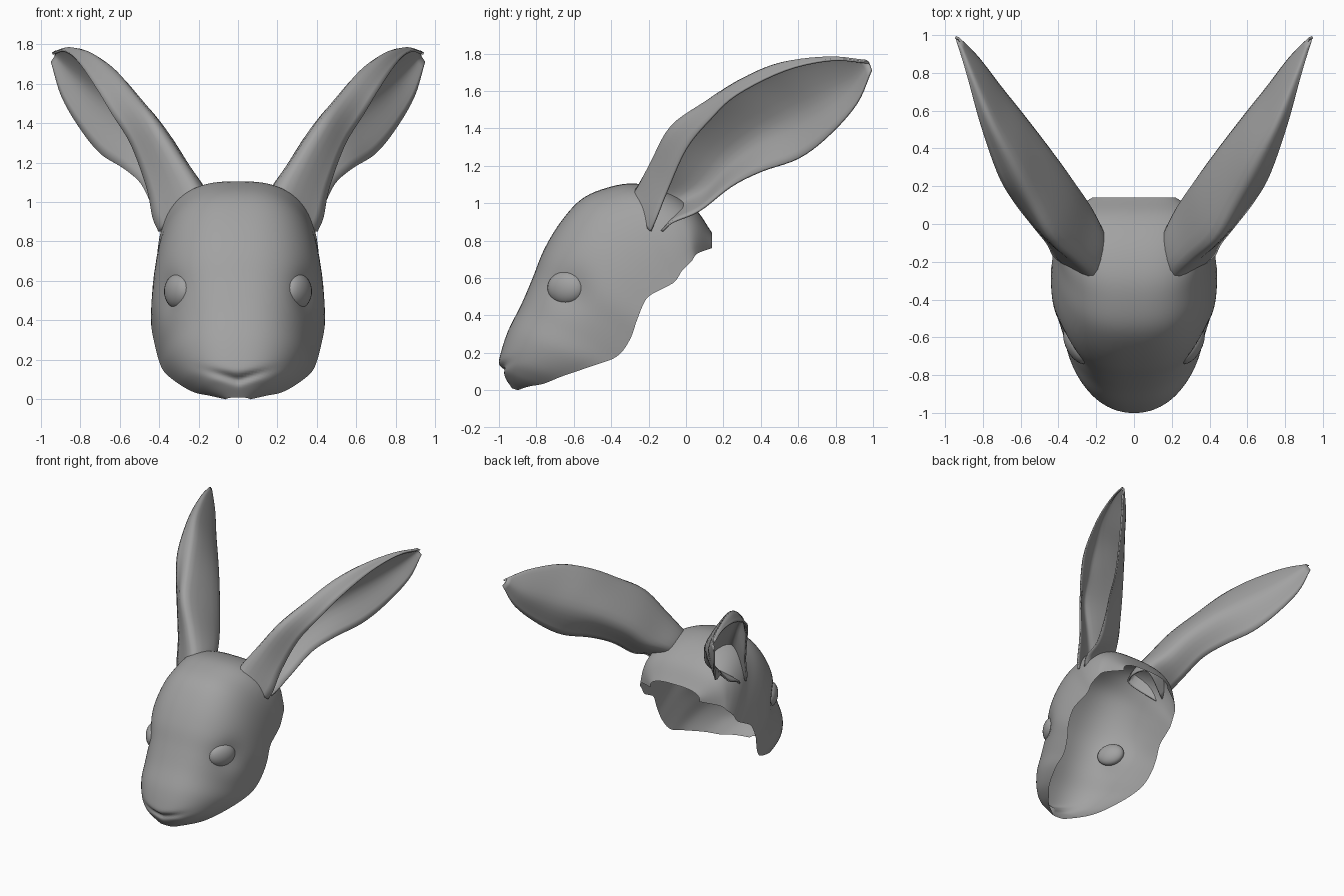
import bpy, bmesh, math
from mathutils import Vector, Matrix

cube = bpy.data.objects.get("Cube")
if cube:
    bpy.data.objects.remove(cube, do_unlink=True)

# One plain colour for everything
grey = bpy.data.materials.new("soft_grey")
grey.use_nodes = True
GREY = (0.36, 0.36, 0.36, 1)
grey.diffuse_color = GREY
grey.node_tree.nodes["Principled BSDF"].inputs["Base Color"].default_value = GREY


def spline(points, steps):
    """Smooth curve through vectors of any size, with steps per span."""
    points = [Vector(p) for p in points]
    ends = [points[0] * 2 - points[1]] + points + [points[-1] * 2 - points[-2]]
    curve = []
    for a, b, c, d in zip(ends, ends[1:], ends[2:], ends[3:]):
        for k in range(steps):
            t = k / steps
            curve.append((b * 2 + (c - a) * t + (a * 2 - b * 5 + c * 4 - d) * t ** 2
                          + (b * 3 - a - c * 3 + d) * t ** 3) / 2)
    return curve + [points[-1]]


def finish(bm, name, angle=50):
    """Turn a bmesh into a smooth shaded object."""
    bmesh.ops.recalc_face_normals(bm, faces=bm.faces)
    mesh = bpy.data.meshes.new(name)
    bm.to_mesh(mesh)
    bm.free()
    mesh.materials.append(grey)
    obj = bpy.data.objects.new(name, mesh)
    bpy.context.collection.objects.link(obj)
    bpy.ops.object.select_all(action='DESELECT')
    obj.select_set(True)
    bpy.context.view_layer.objects.active = obj
    bpy.ops.object.shade_smooth_by_angle(angle=math.radians(angle))
    return obj


def sheet(rows, name):
    """Skin a grid of points as an open surface."""
    bm = bmesh.new()
    grid = [[bm.verts.new(p) for p in row] for row in rows]
    for low, high in zip(grid, grid[1:]):
        for i in range(len(low) - 1):
            bm.faces.new((low[i], low[i + 1], high[i + 1], high[i]))
    return finish(bm, name)


def bump(value, centre, width):
    return math.exp(-((value - centre) / width) ** 2)


# Head: arches over the face from rim to rim, chin to nape
# Each row: centre line y, z, then rim y, z and half width
head_rows = [
    (-.93, .01, -.90, .00, .06),
    (-.97, .07, -.84, .02, .15),
    (-1.0, .13, -.76, .035, .22),
    (-.99, .20, -.66, .075, .295),
    (-.95, .32, -.50, .13, .365),
    (-.88, .46, -.37, .18, .395),
    (-.82, .60, -.30, .27, .42),
    (-.76, .75, -.26, .38, .44),
    (-.67, .90, -.21, .49, .435),
    (-.56, 1.02, -.13, .54, .425),
    (-.43, 1.08, -.06, .58, .415),
    (-.28, 1.105, -.02, .64, .41),
    (-.11, 1.07, .03, .69, .39),
    (.04, .98, .06, .73, .35),
    (.14, .84, .14, .76, .22),
]
ARCH = 48
head = []
profile = spline(head_rows, 5)
for n, (cy, cz, ry, rz, half) in enumerate(profile):
    row = []
    # Round muzzle growing into a boxier skull
    power = .87 - .16 * n / len(profile)
    for i in range(ARCH + 1):
        angle = math.pi * i / ARCH
        side = math.copysign(abs(math.cos(angle)) ** power, math.cos(angle))
        rise = max(math.sin(angle), 0) ** power
        p = Vector((half * side, ry + (cy - ry) * rise, rz + (cz - rz) * rise))
        x = abs(p.x)
        # Mouth crease in a shallow V, shallow sockets around the eyes
        if p.y < -.8:
            p.y += .03 * bump(p.z, .10 + .28 * x, .022) * bump(x, 0, .14)
        p.x *= 1 - .09 * bump(p.y, -.63, .11) * bump(p.z, .54, .11)
        row.append(p)
    head.append(row)
sheet(head, "head")

# Ear: scooped leaf seated on the skull
# Each row holds front rim, upper fold, inner bulge, rear rim
ear_rows = [
    ((.40, -.19, .85), (.20, -.31, 1.01), (.17, -.05, .98), (.39, -.13, .85)),
    ((.43, -.16, .92), (.22, -.26, 1.08), (.18, -.01, 1.02), (.42, -.07, .90)),
    ((.46, -.10, 1.07), (.30, -.18, 1.22), (.24, .10, 1.10), (.43, .07, .96)),
    ((.54, 0, 1.29), (.42, -.07, 1.41), (.33, .23, 1.25), (.49, .24, 1.09)),
    ((.64, .13, 1.45), (.52, .12, 1.54), (.455, .40, 1.38), (.58, .40, 1.17)),
    ((.72, .27, 1.58), (.62, .32, 1.66), (.58, .56, 1.47), (.69, .60, 1.24)),
    ((.81, .53, 1.71), (.73, .52, 1.74), (.70, .71, 1.55), (.79, .76, 1.36)),
    ((.88, .78, 1.765), (.84, .77, 1.77), (.82, .87, 1.64), (.89, .91, 1.53)),
    ((.94, .98, 1.75), (.925, .965, 1.76), (.925, .98, 1.74), (.945, .99, 1.71)),
]
ear_rails = [spline(rail, 5) for rail in zip(*ear_rows)]
for name, mirror in (("left", 1), ("right", -1)):
    flip = Matrix.Diagonal((mirror, 1, 1))
    rows = [[flip @ p for p in spline(row, 6)] for row in zip(*ear_rails)]
    ear = sheet(rows, name + "_ear")
    rim = ear.modifiers.new("thickness", 'SOLIDIFY')
    rim.thickness = .012
    rim.offset = 0

    # Eye: flattened ball turned out to the side
    bm = bmesh.new()
    bmesh.ops.create_uvsphere(bm, u_segments=24, v_segments=16, radius=1)
    place = (Matrix.Translation((mirror * .304, -.642, .547))
             @ Matrix.Rotation(-mirror * math.radians(28), 4, 'Z')
             @ Matrix.Diagonal((.056, .108, .088, 1)))
    bmesh.ops.transform(bm, matrix=place, verts=bm.verts)
    finish(bm, name + "_eye")
